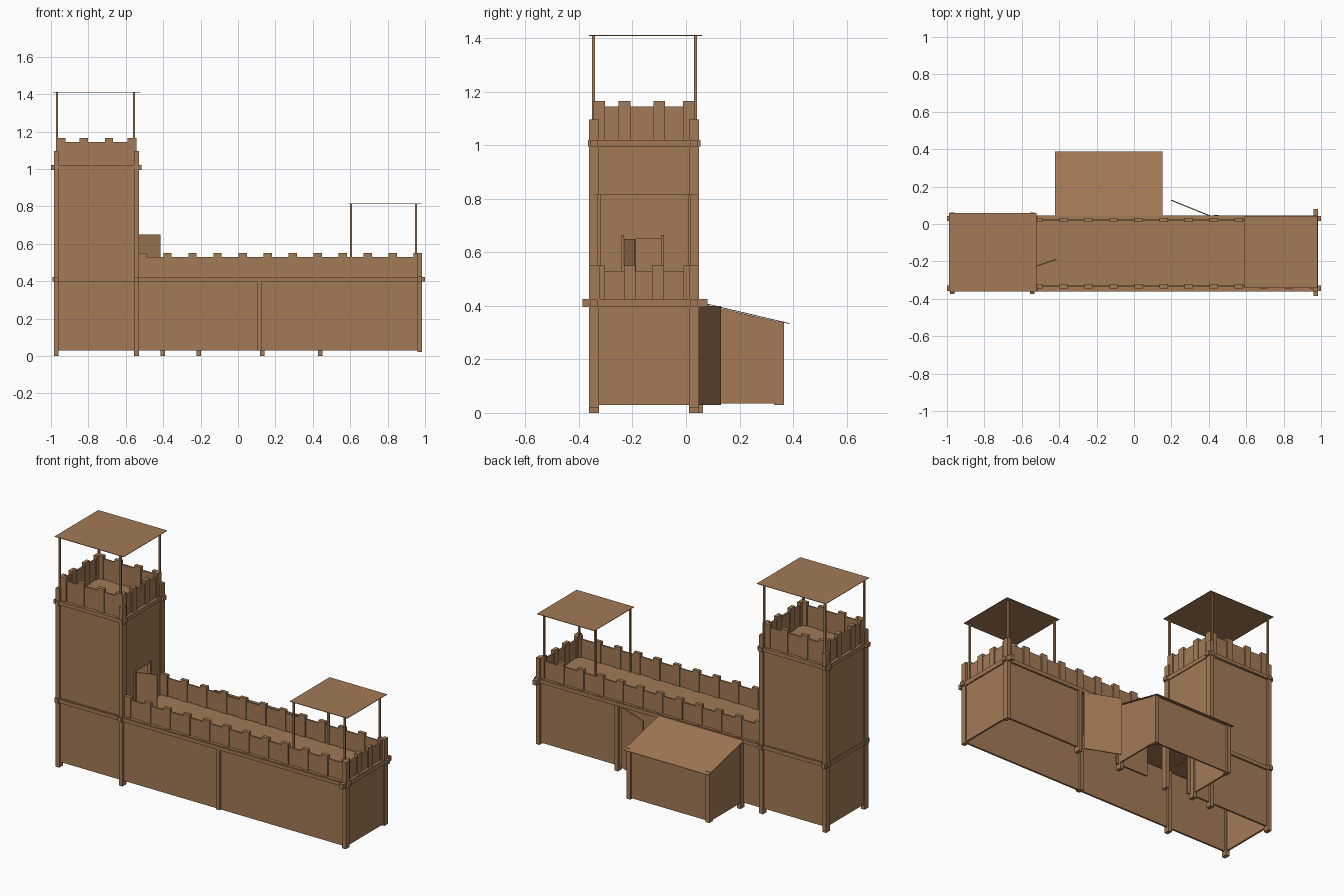
import bpy, bmesh, math
from mathutils import Matrix, Vector

if "Cube" in bpy.data.objects:
    bpy.data.objects.remove(bpy.data.objects["Cube"])

wood = bpy.data.materials.new("brown timber")
wood.diffuse_color = (0.37, 0.195, 0.092, 1)
wood.use_nodes = True
wood.node_tree.nodes["Principled BSDF"].inputs["Base Color"].default_value = wood.diffuse_color


def finish(name, bm):
    bmesh.ops.recalc_face_normals(bm, faces=bm.faces)
    me = bpy.data.meshes.new(name)
    bm.to_mesh(me)
    bm.free()
    me.materials.append(wood)
    ob = bpy.data.objects.new(name, me)
    bpy.context.collection.objects.link(ob)
    return ob


def boxes(name, spans):
    """One object from boxes given as (x0, x1, y0, y1, z0, z1)."""
    bm = bmesh.new()
    for x0, x1, y0, y1, z0, z1 in spans:
        m = Matrix.Translation(((x0 + x1) / 2, (y0 + y1) / 2, (z0 + z1) / 2))
        m = m @ Matrix.Diagonal((x1 - x0, y1 - y0, z1 - z0, 1))
        bmesh.ops.create_cube(bm, size=1, matrix=m)
    return finish(name, bm)


def prism(name, pts, offset):
    """Flat outline pushed along an offset."""
    bm = bmesh.new()
    f = bm.faces.new([bm.verts.new(p) for p in pts])
    r = bmesh.ops.extrude_face_region(bm, geom=[f])
    bmesh.ops.translate(bm, vec=Vector(offset),
                        verts=[v for v in r["geom"] if isinstance(v, bmesh.types.BMVert)])
    return finish(name, bm)


def post(x, y, z0, z1, wx=0.025, wy=0.037):
    return (x - wx / 2, x + wx / 2, y - wy / 2, y + wy / 2, z0, z1)


F, B = -0.343, 0.03          # front and back wall lines
L, T, R = -0.972, -0.543, 0.972  # left end, tower side, right end
H = 0.006                    # half wall thickness

# Lower walls, open underneath, with doorways in the back
boxes("lower_front_wall", [(L, R, F - H, F + H, 0.03, 0.41)])
boxes("lower_end_walls", [(x - H, x + H, F, B, 0.03, 0.41) for x in (L, R)])
back_panels = [(L, -0.37), (-0.07, 0.16), (0.41, R)]
boxes("lower_back_wall", [(a, b, B - H, B + H, 0.03, 0.41) for a, b in back_panels])
boxes("wall_walk_deck", [(-0.985, 0.985, -0.362, 0.046, 0.398, 0.42)])

# Lower posts
boxes("front_posts", [post(L, F, 0, 0.4), post(T, F, 0, 0.4),
                      post(0.115, F, 0.03, 0.4), post(R, F, 0.02, 0.55)])
boxes("back_posts", [post(x, B, 0, 0.4) for x in (L, T, -0.21, 0.13, 0.44)]
      + [post(R, B, 0.02, 0.55)])

# Cross beams with ends that stick out
boxes("lower_beams", [(-0.992, 1.0, y - 0.014, y + 0.014, 0.397, 0.423) for y in (F, B)]
      + [(x - 0.012, x + 0.012, F - 0.03, B + 0.032, 0.397, 0.423) for x in (L, T)]
      + [(R - 0.012, R + 0.012, -0.386, 0.08, 0.395, 0.425)])
boxes("tower_beams", [(-1.0, -0.517, y - 0.014, y + 0.014, 0.995, 1.02) for y in (F, B)]
      + [(x - 0.012, x + 0.012, -0.366, 0.055, 0.995, 1.02) for x in (L, T)])

# Tower shell with a doorway onto the wall walk
D0, D1, DZ = -0.232, -0.092, 0.65
boxes("tower_walls", [(L, T, y - H, y + H, 0.42, 1.0) for y in (F, B)]
      + [(L - H, L + H, F, B, 0.42, 1.0),
         (T - H, T + H, F, D0, 0.42, 1.0),
         (T - H, T + H, D1, B, 0.42, 1.0),
         (T - H, T + H, D0, D1, DZ, 1.0)])
boxes("tower_posts", [post(x, y, 0.42, 1.095) for x in (L, T) for y in (F, B)])
boxes("tower_deck", [(-0.982, -0.533, -0.36, 0.046, 1.0, 1.02)])
boxes("tower_door_frame", [post(T + 0.006, y, 0.42, 0.665, 0.018, 0.01)
                           for y in (D0 - 0.004, D1 + 0.004)])


def parapet(name, x0, x1, y0, y1, z0, h, xs, ys, sides):
    """Low plank walls with raised planks at the given stations."""
    t, m, w = 0.005, 0.011, 0.022
    spans = []
    for y in (y0, y1):
        spans.append((x0, x1, y - t, y + t, z0, z0 + h))
        spans += [(x - w, x + w, y - m, y + m, z0, z0 + h + 0.02) for x in xs]
    for x in sides:
        spans.append((x - t, x + t, y0, y1, z0, z0 + h))
        spans += [(x - m, x + m, y - w, y + w, z0, z0 + h + 0.02) for y in ys]
    boxes(name, spans)


parapet("wall_parapet", -0.53, 0.96, -0.333, 0.022, 0.42, 0.11,
        [-0.51 + i * 0.1337 for i in range(12)], [-0.325, -0.21, -0.105, 0.012], [0.962])
parapet("tower_parapet", -0.962, -0.553, -0.335, 0.022, 1.02, 0.125,
        [-0.945, -0.825, -0.69, -0.57], [-0.325, -0.23, -0.1, 0.01], [-0.962, -0.553])


# Flat canopies on thin poles
def canopy(name, x0, x1, y0, y1, z, xs, ys, base):
    boxes(name + "_canopy", [(x0, x1, y0, y1, z - 0.002, z + 0.001)])
    boxes(name + "_canopy_poles", [post(x, y, base, z, 0.011, 0.011) for x in xs for y in ys])


canopy("tower", -0.99, -0.522, -0.362, 0.06, 1.41, (-0.968, -0.555), (-0.345, 0.035), 1.02)
canopy("lookout", 0.592, 0.982, -0.343, 0.042, 0.815, (0.605, 0.952), (-0.325, 0.014), 0.42)


# Open doors: thin panels between two plan points
def door(name, a, b, z0, z1):
    d = Vector((b[0] - a[0], b[1] - a[1], 0)).normalized()
    prism(name, [(*a, z0), (*b, z0), (*b, z1), (*a, z1)],
          (-d.y * 0.006, d.x * 0.006, 0))


door("tower_door", (T + 0.01, -0.232), (-0.415, -0.192), 0.42, DZ)
door("back_door", (0.41, 0.045), (0.2, 0.13), 0.03, 0.4)

# Lean-to shed at the back
for side, x in (("left", -0.412), ("right", 0.134)):
    prism("shed_%s_wall" % side,
          [(x, 0.035, 0.035), (x, 0.355, 0.035), (x, 0.355, 0.338), (x, 0.035, 0.413)],
          (0.01, 0, 0))
boxes("shed_back_wall", [(-0.41, 0.142, 0.345, 0.355, 0.035, 0.34)])
boxes("shed_posts", [post(x, 0.348, 0.03, 0.342) for x in (-0.402, 0.134)]
      + [post(-0.402, 0.045, 0.0, 0.4)])
prism("shed_roof", [(-0.423, 0.04, 0.414), (0.153, 0.04, 0.414),
                    (0.153, 0.387, 0.332), (-0.423, 0.387, 0.332)], (0, 0, 0.003))
